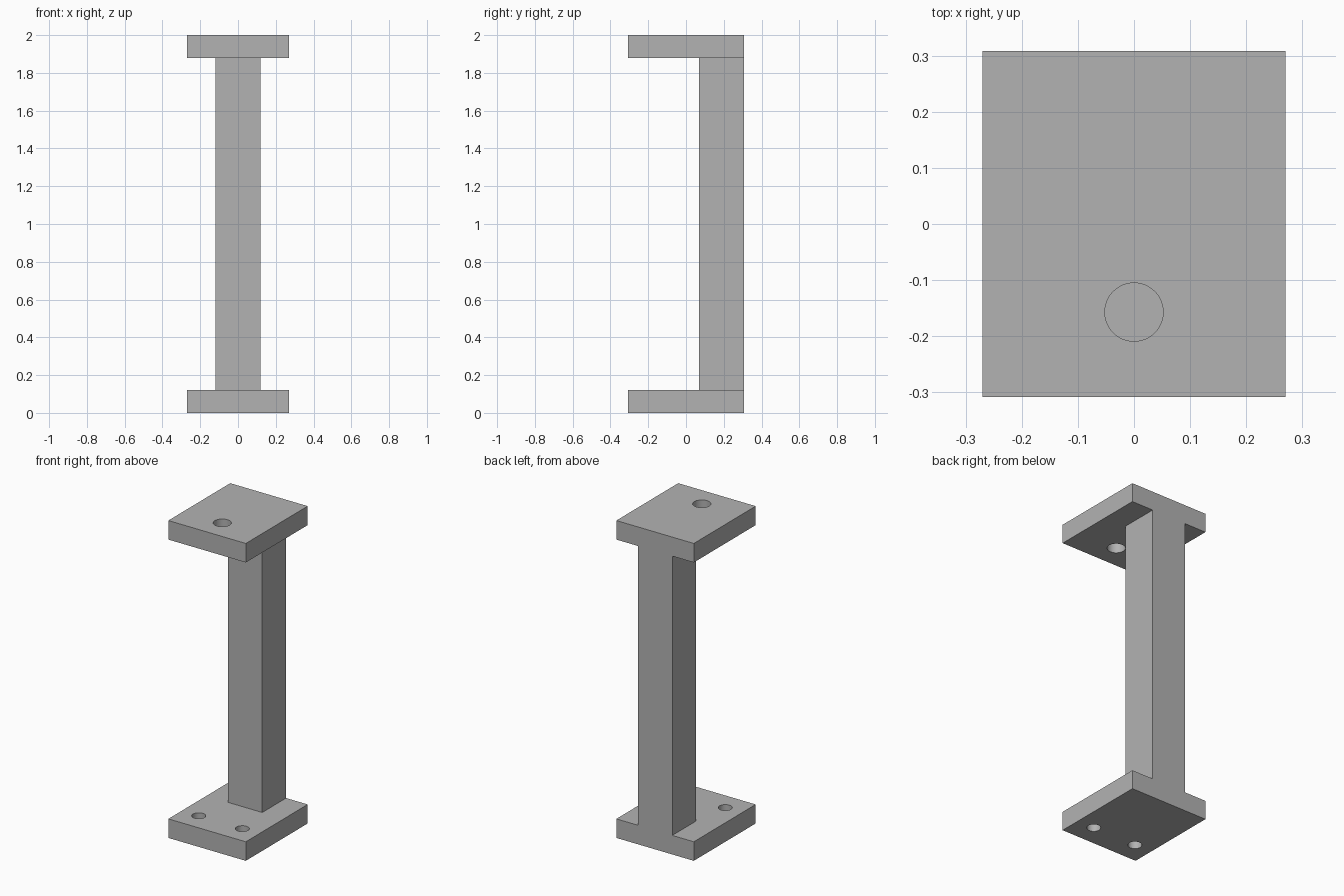
import bpy, bmesh, math
from mathutils import Matrix, Vector

cube = bpy.data.objects.get("Cube")
if cube:
    bpy.data.objects.remove(cube, do_unlink=True)

HALF_W, HALF_D, HEIGHT, THICK = 0.27, 0.308, 2.0, 0.12
POST_HALF_W, POST_FRONT = 0.12, 0.07

grey = bpy.data.materials.new("plain grey")
grey.use_nodes = True
grey.diffuse_color = (0.45, 0.45, 0.45, 1)
grey.node_tree.nodes["Principled BSDF"].inputs["Base Color"].default_value = grey.diffuse_color


def add_object(name, bm):
    mesh = bpy.data.meshes.new(name)
    bm.to_mesh(mesh)
    bm.free()
    mesh.materials.append(grey)
    obj = bpy.data.objects.new(name, mesh)
    bpy.context.collection.objects.link(obj)
    return obj


def box(name, low, high):
    low, high = Vector(low), Vector(high)
    bm = bmesh.new()
    bmesh.ops.create_cube(bm, size=1, matrix=Matrix.Translation((low + high) / 2)
                          @ Matrix.Diagonal((*(high - low), 1)))
    return add_object(name, bm)


def drill(name, x, y, z, radius):
    bm = bmesh.new()
    bmesh.ops.create_cone(bm, cap_ends=True, segments=48, radius1=radius, radius2=radius,
                          depth=THICK * 2, matrix=Matrix.Translation((x, y, z)))
    return add_object(name, bm)


def combine(target, tool, operation):
    tool.hide_render = True
    mod = target.modifiers.new(tool.name, "BOOLEAN")
    mod.operation, mod.solver, mod.object = operation, "EXACT", tool
    bpy.context.view_layer.objects.active = target
    bpy.ops.object.modifier_apply(modifier=mod.name)
    bpy.data.objects.remove(tool, do_unlink=True)


# Upright post, flush with the back of both plates
bracket = box("bracket", (-POST_HALF_W, POST_FRONT, THICK / 2),
              (POST_HALF_W, HALF_D, HEIGHT - THICK / 2))

# Base and top plates
for name, z in (("base_plate", 0), ("top_plate", HEIGHT - THICK)):
    plate = box(name, (-HALF_W, -HALF_D, z), (HALF_W, HALF_D, z + THICK))
    combine(bracket, plate, "UNION")

# One large hole in the top plate, two smaller ones in the base
combine(bracket, drill("top_hole", 0, -0.157, HEIGHT - THICK / 2, 0.052), "DIFFERENCE")
for side in (-1, 1):
    combine(bracket, drill("base_hole", side * 0.152, -0.174, THICK / 2, 0.04), "DIFFERENCE")

# Merge flush faces, keep edges crisp and hole walls smooth
bm = bmesh.new()
bm.from_mesh(bracket.data)
bmesh.ops.remove_doubles(bm, verts=bm.verts, dist=0.0001)
bmesh.ops.dissolve_limit(bm, angle_limit=math.radians(1), verts=bm.verts, edges=bm.edges)
bm.to_mesh(bracket.data)
bm.free()
bracket.select_set(True)
bpy.context.view_layer.objects.active = bracket
bpy.ops.object.shade_smooth_by_angle(angle=math.radians(30))
